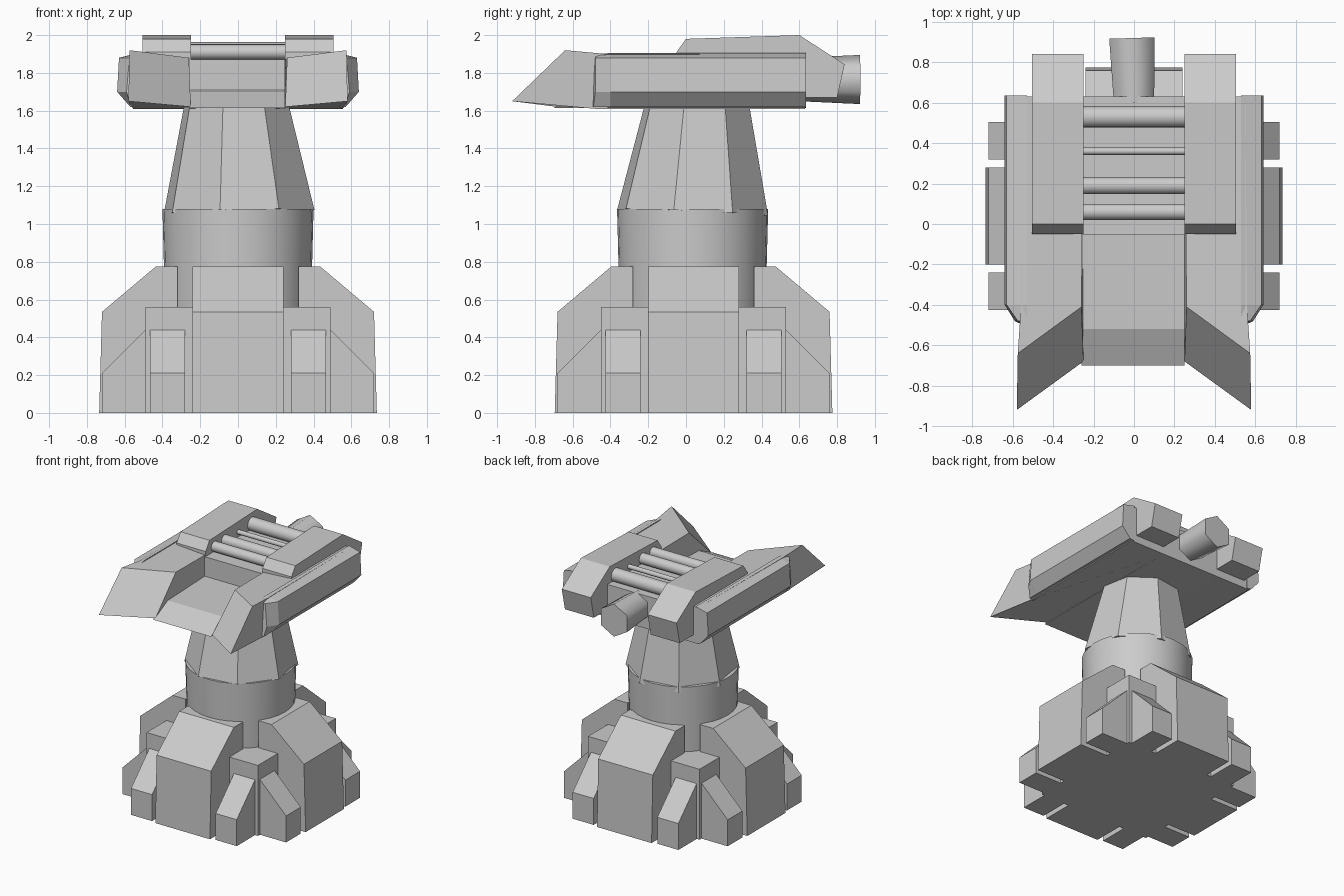
import bpy, bmesh, math
from mathutils import Matrix, Vector

if "Cube" in bpy.data.objects:
    bpy.data.objects.remove(bpy.data.objects["Cube"])

BASE_Y = 0.04  # the base and neck sit slightly behind the middle


def loft(name, loop_a, loop_b, matrix=Matrix()):
    """Solid between two matching loops of points."""
    bm = bmesh.new()
    a = [bm.verts.new(matrix @ Vector(p)) for p in loop_a]
    b = [bm.verts.new(matrix @ Vector(p)) for p in loop_b]
    n = len(a)
    bm.faces.new(a)
    bm.faces.new(b[::-1])
    for i in range(n):
        j = (i + 1) % n
        bm.faces.new((a[i], b[i], b[j], a[j]))
    bmesh.ops.recalc_face_normals(bm, faces=bm.faces)
    mesh = bpy.data.meshes.new(name)
    bm.to_mesh(mesh)
    bm.free()
    obj = bpy.data.objects.new(name, mesh)
    bpy.context.collection.objects.link(obj)
    return obj


def extrude_x(name, profile, x0, x1, matrix=Matrix()):
    """Side profile of (y, z) points extruded along x."""
    return loft(name, [(x0, y, z) for y, z in profile],
                [(x1, y, z) for y, z in profile], matrix)


def tube(name, p0, p1, r0, r1, sides, turn=0.0, smooth=None):
    """Cylinder or cone between two points."""
    p0, p1 = Vector(p0), Vector(p1)
    q = (p1 - p0).to_track_quat('Z', 'Y')
    ring = [Vector((math.cos(turn + math.tau * i / sides),
                    math.sin(turn + math.tau * i / sides), 0)) for i in range(sides)]
    obj = loft(name, [p0 + q @ (v * r0) for v in ring], [p1 + q @ (v * r1) for v in ring])
    if smooth:
        bpy.ops.object.select_all(action='DESELECT')
        obj.select_set(True)
        bpy.context.view_layer.objects.active = obj
        bpy.ops.object.shade_smooth_by_angle(angle=math.radians(smooth))
    return obj


# Base core whose corners show as pillars
square = [(-0.49, -0.49), (0.49, -0.49), (0.49, 0.49), (-0.49, 0.49)]
loft("base_core", [(x, y + BASE_Y, 0) for x, y in square],
     [(x, y + BASE_Y, 0.56) for x, y in square])

# Four large buttresses, each flanked by two small feet
buttress = [(-0.2, 0), (-0.735, 0), (-0.72, 0.535), (-0.435, 0.775), (-0.32, 0.775), (-0.2, 0.56)]
foot = [(-0.4, 0), (-0.72, 0), (-0.72, 0.21), (-0.49, 0.44), (-0.4, 0.44)]
for k, side in enumerate(("front", "right", "back", "left")):
    m = Matrix.Translation((0, BASE_Y, 0)) @ Matrix.Rotation(k * math.pi / 2, 4, 'Z')
    b = extrude_x(side + "_buttress", buttress[:4] + [(-0.32, 0.775), (-0.32, 0.3), (-0.2, 0.3)],
                  -0.24, 0.24, m)
    for s, tag in ((-1, "a"), (1, "b")):
        extrude_x(f"{side}_foot_{tag}", foot, s * 0.28, s * 0.465, m)

# Neck: round collar and eight-sided tapering column
tube("neck_collar", (0, 0.035, 0.5), (0, 0.035, 1.08), 0.385, 0.4, 32, smooth=40)
tube("neck_column", (0.005, 0.035, 1.06), (-0.01, 0.06, 1.63), 0.412, 0.285, 8)

# Head centre: front lip, sunken floor, step and deck
centre = [(-0.70, 1.615), (-0.52, 1.70), (-0.055, 1.715), (-0.055, 1.87), (0.63, 1.87), (0.63, 1.61)]
extrude_x("head_centre", centre, -0.26, 0.25)

for s, tag in ((-1, "left"), (1, "right")):
    m = Matrix.Scale(s, 4, (1, 0, 0))
    # Head half ending in a swept front prong
    loft(tag + "_head_side",
         [(0.25, -0.68, 1.62), (0.58, -0.92, 1.65), (0.555, -0.48, 1.61), (0.55, 0.63, 1.61), (0.25, 0.63, 1.61)],
         [(0.26, -0.41, 1.88), (0.575, -0.64, 1.92), (0.56, -0.42, 1.90), (0.55, 0.63, 1.90), (0.25, 0.63, 1.88)], m)
    # Bevelled armour panel on the flank, tapering at the front
    section = [(0.53, 1.615), (0.57, 1.62), (0.64, 1.70), (0.63, 1.88), (0.53, 1.905)]
    loft(tag + "_flank_panel", [(x, -0.40, z) for x, z in section],
         [(x, 0.635, z) for x, z in section], m)
    loft(tag + "_panel_nose", [(x, -0.40, z) for x, z in section],
         [(0.53, -0.50, 1.615), (0.57, -0.49, 1.62), (0.59, -0.48, 1.70),
          (0.575, -0.48, 1.88), (0.53, -0.48, 1.90)], m)
    # Long pod on the deck overhanging the back
    pod = [(-0.05, 1.87), (-0.05, 1.91), (0.0, 1.98), (0.60, 2.0), (0.84, 1.845),
           (0.80, 1.67), (0.55, 1.67)]
    extrude_x(tag + "_pod", pod, 0.25, 0.505, m)

# Pipes between the pods
for i, (y, r) in enumerate(((0.53, 0.053), (0.36, 0.018), (0.19, 0.042), (0.06, 0.04))):
    tube(f"cross_pipe_{i + 1}", (-0.27, y, 1.91), (0.27, y, 1.91), r, r, 16, smooth=40)

# Stub barrel at the back
tube("rear_barrel", (0, 0.60, 1.765), (-0.01, 0.92, 1.765), 0.115, 0.13, 6, turn=math.pi / 6, smooth=65)
